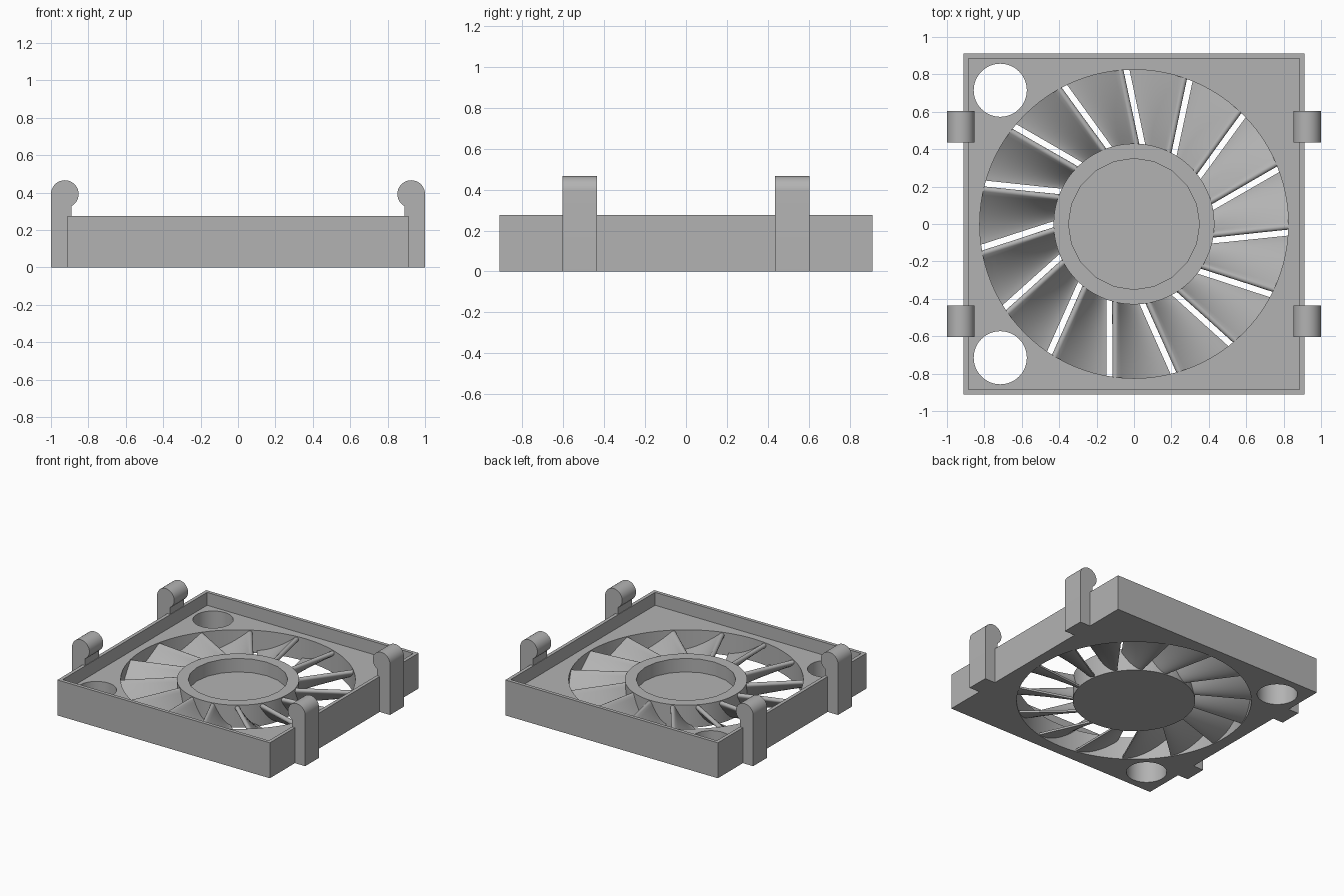
import bpy, bmesh, math
from mathutils import Vector

cube = bpy.data.objects.get("Cube")
if cube:
    bpy.data.objects.remove(cube, do_unlink=True)

grey = bpy.data.materials.new("plain grey")
grey.use_nodes = True
COLOUR = (0.45, 0.45, 0.45, 1)
grey.diffuse_color = COLOUR
grey.node_tree.nodes["Principled BSDF"].inputs["Base Color"].default_value = COLOUR

RIM_TOP, DECK_TOP = 0.275, 0.175
HUB_R, HOLE_R = 0.43, 0.825
BLADES = 15


def link(name, mesh):
    ob = bpy.data.objects.new(name, mesh)
    bpy.context.collection.objects.link(ob)
    return ob


def from_bmesh(name, bm):
    bmesh.ops.recalc_face_normals(bm, faces=bm.faces)
    mesh = bpy.data.meshes.new(name)
    bm.to_mesh(mesh)
    bm.free()
    mesh.materials.append(grey)
    return link(name, mesh)


def prism(name, outline, axis, start, end):
    """Extrude a flat outline along y or z."""
    bm = bmesh.new()
    place = (lambda a, b: (a, start, b)) if axis == "y" else (lambda a, b: (a, b, start))
    face = bm.faces.new([bm.verts.new(place(a, b)) for a, b in outline])
    ext = bmesh.ops.extrude_face_region(bm, geom=[face])
    step = Vector((0, end - start, 0)) if axis == "y" else Vector((0, 0, end - start))
    bmesh.ops.translate(bm, vec=step, verts=[g for g in ext["geom"] if isinstance(g, bmesh.types.BMVert)])
    return from_bmesh(name, bm)


def square(h):
    return [(-h, -h), (h, -h), (h, h), (-h, h)]


def circle(r, n, cx=0, cy=0):
    return [(cx + r * math.cos(math.tau * i / n), cy + r * math.sin(math.tau * i / n)) for i in range(n)]


def activate(ob):
    bpy.ops.object.select_all(action="DESELECT")
    ob.select_set(True)
    bpy.context.view_layer.objects.active = ob


def cut(ob, cutter):
    cutter.hide_render = True
    mod = ob.modifiers.new("cut", "BOOLEAN")
    mod.operation, mod.solver, mod.object = "DIFFERENCE", "EXACT", cutter
    activate(ob)
    bpy.ops.object.modifier_apply(modifier=mod.name)
    bpy.data.objects.remove(cutter, do_unlink=True)


def smooth(ob):
    activate(ob)
    bpy.ops.object.shade_smooth_by_angle(angle=math.radians(35))


# Square tray with a raised rim, a central opening and two corner holes
frame = prism("frame", square(0.912), "z", 0, RIM_TOP)
cut(frame, prism("pocket", square(0.885), "z", DECK_TOP, 1))
cut(frame, prism("opening", circle(HOLE_R, 96), "z", -1, 1))
for side in (-1, 1):
    cut(frame, prism("corner_hole", circle(0.142, 48, -0.715, side * 0.715), "z", -1, 1))
smooth(frame)

# Hub cup with a faceted recess
hub = prism("hub", circle(HUB_R, 72), "z", 0, DECK_TOP)
cut(hub, prism("recess", circle(0.35, 20), "z", 0.07, 1))
smooth(hub)


# Curved blade: rounded high edge, flattening towards the thin low edge
def blade_section(r):
    gap, thick, thin, high, low = 0.016, 0.017, 0.008, 0.152, 0.012
    start = gap + thick
    width = r * math.tau / BLADES - gap - start
    upper, lower, cap = [], [], []
    steps = 14
    for i in range(steps + 1):
        t = i / steps
        p = Vector((start + width * t, low + (high - low) * (1 - t) ** 1.7))
        tangent = Vector((width, -1.7 * (high - low) * (1 - t) ** 0.7)).normalized()
        normal = Vector((-tangent.y, tangent.x))
        h = thick + (thin - thick) * t
        upper.append(p + normal * h)
        lower.append(p - normal * h)
        if i == 0:
            for k in range(1, 6):
                a = math.pi * k / 6
                cap.append(p - (tangent * math.sin(a) + normal * math.cos(a)) * h)
    return lower[::-1] + cap + upper


bm = bmesh.new()
rings = []
for j in range(9):
    r = HUB_R - 0.008 + (HOLE_R - HUB_R + 0.014) * j / 8
    ring = []
    for s, z in blade_section(r):
        angle = s / r - math.asin(0.132 / r)
        ring.append(bm.verts.new((r * math.cos(angle), r * math.sin(angle), max(z, 0.002))))
    rings.append(ring)
for a, b in zip(rings, rings[1:]):
    for i in range(len(a)):
        k = (i + 1) % len(a)
        bm.faces.new((a[i], a[k], b[k], b[i]))
bm.faces.new(rings[0])
bm.faces.new(rings[-1])
blade = from_bmesh("blade_1", bm)
smooth(blade)
for n in range(BLADES):
    ob = blade if n == 0 else link(f"blade_{n + 1}", blade.data)
    ob.rotation_euler.z = math.radians(6) + math.tau * n / BLADES

# Four snap clips: post outside the rim, neck above it, round head
HEAD_X, HEAD_Z, HEAD_R = 0.926, 0.392, 0.074
head = []
sweep = math.radians(240)
for i in range(25):
    a = sweep * i / 24
    head.append((HEAD_X + HEAD_R * math.cos(a), HEAD_Z + HEAD_R * math.sin(a)))
profile = [(0.91, 0), (1.0, 0)] + head + [(0.889, RIM_TOP), (0.91, RIM_TOP)]
for side, side_name in ((1, "left"), (-1, "right")):
    for y, end_name in ((-0.605, "front"), (0.435, "back")):
        outline = [(side * x, z) for x, z in profile]
        smooth(prism(f"{end_name}_{side_name}_clip", outline, "y", y, y + 0.17))
